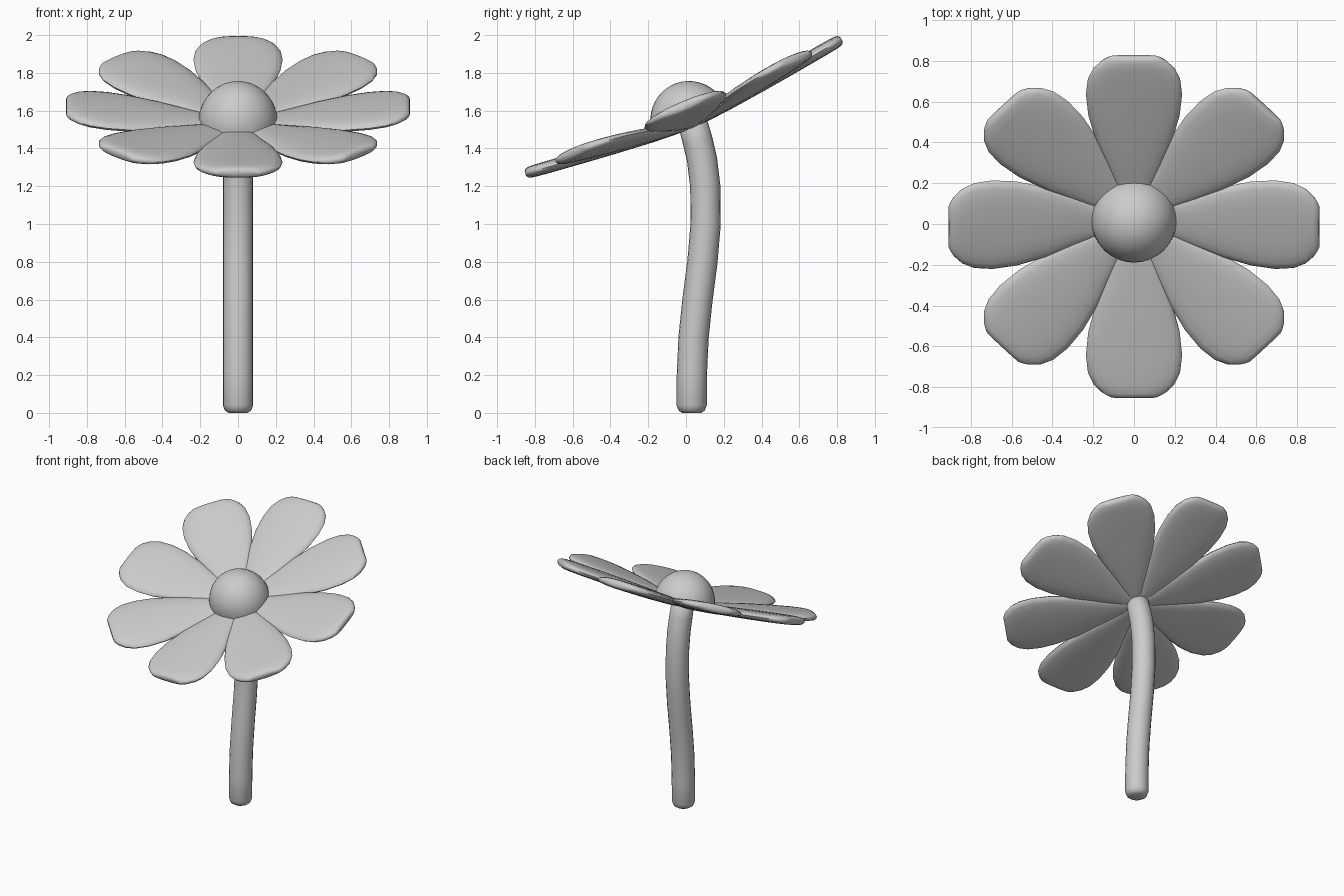
import bpy, bmesh
from math import sin, cos, pi, radians, atan2, copysign
from mathutils import Matrix, Vector

if "Cube" in bpy.data.objects:
    bpy.data.objects.remove(bpy.data.objects["Cube"])


def loft(name, rings, matrix=Matrix(), angle=60):
    """Skin a list of equal-sized vertex rings and cap both ends."""
    bm = bmesh.new()
    rows = [[bm.verts.new(p) for p in ring] for ring in rings]
    n = len(rows[0])
    for a, b in zip(rows, rows[1:]):
        for i in range(n):
            j = (i + 1) % n
            bm.faces.new((a[i], a[j], b[j], b[i]))
    bm.faces.new(rows[0][::-1])
    bm.faces.new(rows[-1])
    bmesh.ops.recalc_face_normals(bm, faces=bm.faces)
    mesh = bpy.data.meshes.new(name)
    bm.to_mesh(mesh)
    bm.free()
    ob = bpy.data.objects.new(name, mesh)
    bpy.context.collection.objects.link(ob)
    ob.matrix_world = matrix
    bpy.ops.object.select_all(action='DESELECT')
    ob.select_set(True)
    bpy.context.view_layer.objects.active = ob
    bpy.ops.object.shade_smooth_by_angle(angle=radians(angle))
    return ob


def spow(v, e):
    return copysign(abs(v) ** e, v)


# Curved stem: centreline (y, z) and radius, rounded foot
path = [(.03, 0, .05), (.03, .012, .069), (.03, .04, .08), (.031, .2, .08),
        (.04, .4, .08), (.061, .6, .08), (.087, .8, .08), (.104, 1, .08),
        (.102, 1.2, .08), (.085, 1.34, .08), (.062, 1.44, .08),
        (.04, 1.52, .078), (.033, 1.545, .06)]
rings = []
for k, (y, z, r) in enumerate(path):
    y0, z0, _ = path[max(k - 1, 0)]
    y1, z1, _ = path[min(k + 1, len(path) - 1)]
    t = atan2(y1 - y0, z1 - z0)
    rings.append([Vector((r * cos(a), y + r * sin(a) * cos(t), z - r * sin(a) * sin(t)))
                  for a in (2 * pi * i / 20 for i in range(20))])
loft("stem", rings)

# Tilted flower head
head = Matrix.Translation((0, .03, 1.52)) @ Matrix.Rotation(radians(23), 4, 'X')

# Petals: (distance from centre, half width, half thickness)
outline = [(.0, .03, .015), (.1, .055, .022), (.22, .105, .028), (.43, .185, .032),
           (.58, .224, .033), (.7, .236, .033), (.79, .226, .033), (.85, .198, .032),
           (.89, .158, .03), (.908, .128, .024), (.916, .11, .012)]
petal = [[Vector((d, w * spow(cos(a), .8), t * spow(sin(a), .8)))
          for a in (2 * pi * i / 20 for i in range(20))] for d, w, t in outline]
for i in range(8):
    turn = Matrix.Rotation(i * pi / 4, 4, 'Z') @ Matrix.Rotation(radians(-7), 4, 'Y')
    loft(f"petal_{i + 1}", petal, head @ turn)

# Domed flower centre
dome = []
for k in range(11):
    e = radians(88) * k / 10
    dome.append([Vector((.21 * cos(e) * cos(a), .21 * cos(e) * sin(a), .22 * sin(e)))
                 for a in (2 * pi * i / 32 for i in range(32))])
loft("flower_centre", dome, head @ Matrix.Translation((0, 0, .02)))
